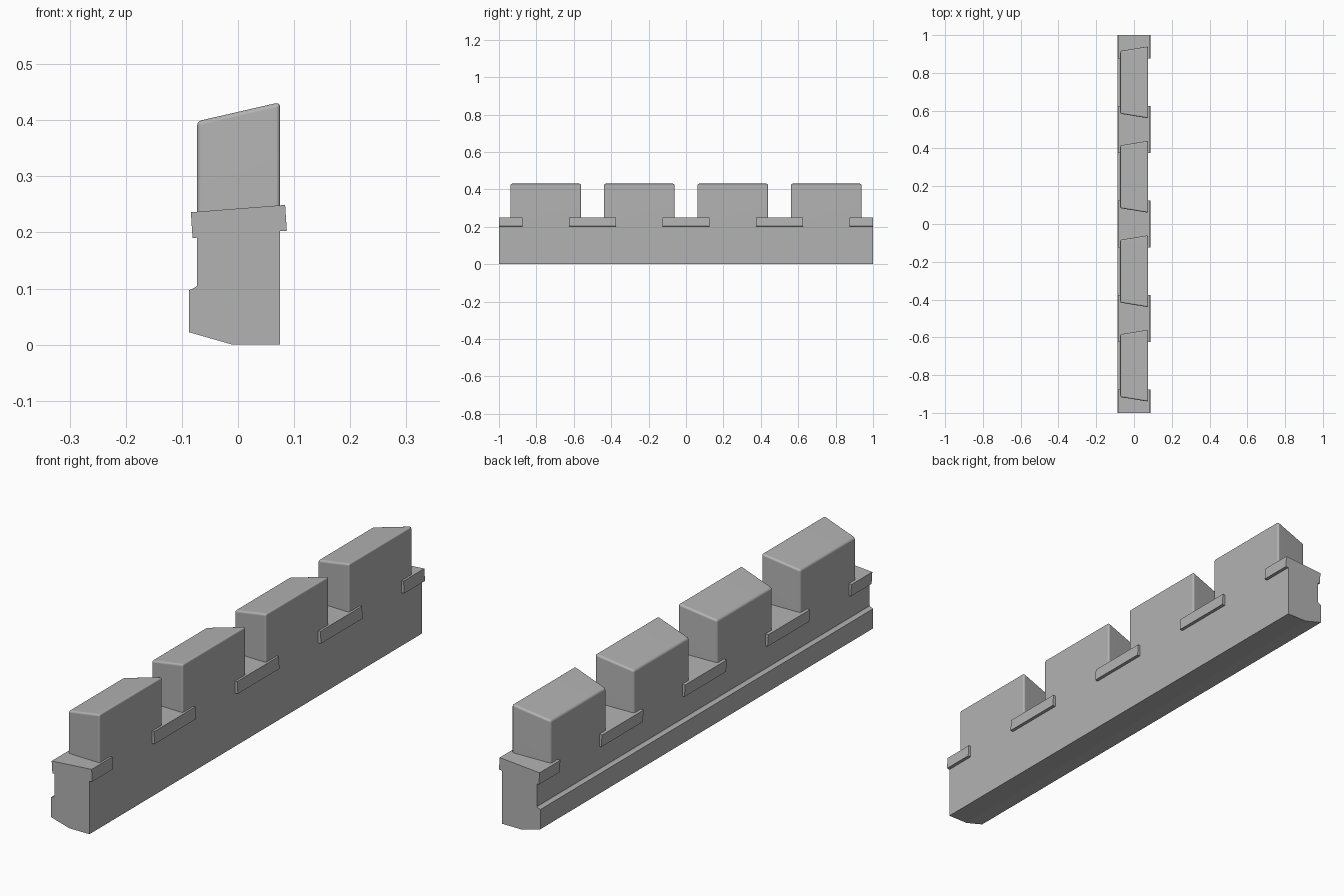
import bpy, bmesh, math

cube = bpy.data.objects.get("Cube")
if cube:
    bpy.data.objects.remove(cube, do_unlink=True)

stone = bpy.data.materials.new("grey_stone")
stone.use_nodes = True
GREY = (0.45, 0.45, 0.45, 1)
stone.diffuse_color = GREY
stone.node_tree.nodes["Principled BSDF"].inputs["Base Color"].default_value = GREY


def finish(name, bm, smooth=False):
    """Turn a bmesh into a named stone object."""
    bmesh.ops.recalc_face_normals(bm, faces=bm.faces)
    mesh = bpy.data.meshes.new(name)
    bm.to_mesh(mesh)
    bm.free()
    mesh.materials.append(stone)
    obj = bpy.data.objects.new(name, mesh)
    bpy.context.collection.objects.link(obj)
    if smooth:
        mesh.shade_smooth()
        mesh.set_sharp_from_angle(angle=math.radians(40))
        obj.modifiers.new("even_shading", "WEIGHTED_NORMAL").keep_sharp = True
    return obj


def extrude_profile(name, profile, y0, y1):
    """Sweep an x-z outline from y0 to y1."""
    bm = bmesh.new()
    face = bm.faces.new([bm.verts.new((x, y0, z)) for x, z in profile])
    new = bmesh.ops.extrude_face_region(bm, geom=[face])["geom"]
    verts = [g for g in new if isinstance(g, bmesh.types.BMVert)]
    bmesh.ops.translate(bm, verts=verts, vec=(0, y1 - y0, 0))
    return finish(name, bm)


# Wall with a plinth on the outer side and a sloped underside
INNER, OUTER = 0.075, -0.073
wall_profile = [(-0.01, 0), (INNER, 0), (INNER, 0.212), (OUTER, 0.212),
                (OUTER, 0.105), (-0.076, 0.102), (-0.087, 0.097), (-0.087, 0.022)]
extrude_profile("wall", wall_profile, -1, 1)

# Tilted sill slabs in the gaps, half length at both ends
sill_profile = [(-0.081, 0.19), (0.087, 0.203), (0.084, 0.249), (-0.084, 0.236)]
for i in range(5):
    y = -1 + i * 0.5
    extrude_profile(f"sill_{i + 1}", sill_profile, max(y - 0.125, -1), min(y + 0.125, 1))


def merlon(name, y):
    """Block with splayed ends, a sloped top and softened edges."""
    bm = bmesh.new()
    bmesh.ops.create_cube(bm, size=2)
    for v in bm.verts:
        inner, top = v.co.x > 0, v.co.z > 0
        v.co.x = INNER if inner else OUTER
        v.co.y = y + v.co.y * (0.19 if inner else 0.166)
        v.co.z = (0.432 if inner else 0.398) if top else 0.212
    edges = [e for e in bm.edges if any(v.co.z > 0.3 for v in e.verts)]
    bmesh.ops.bevel(bm, geom=edges, offset=0.008, segments=3, profile=0.5, affect="EDGES")
    finish(name, bm, smooth=True)


for i in range(4):
    merlon(f"merlon_{i + 1}", -0.75 + i * 0.5)
